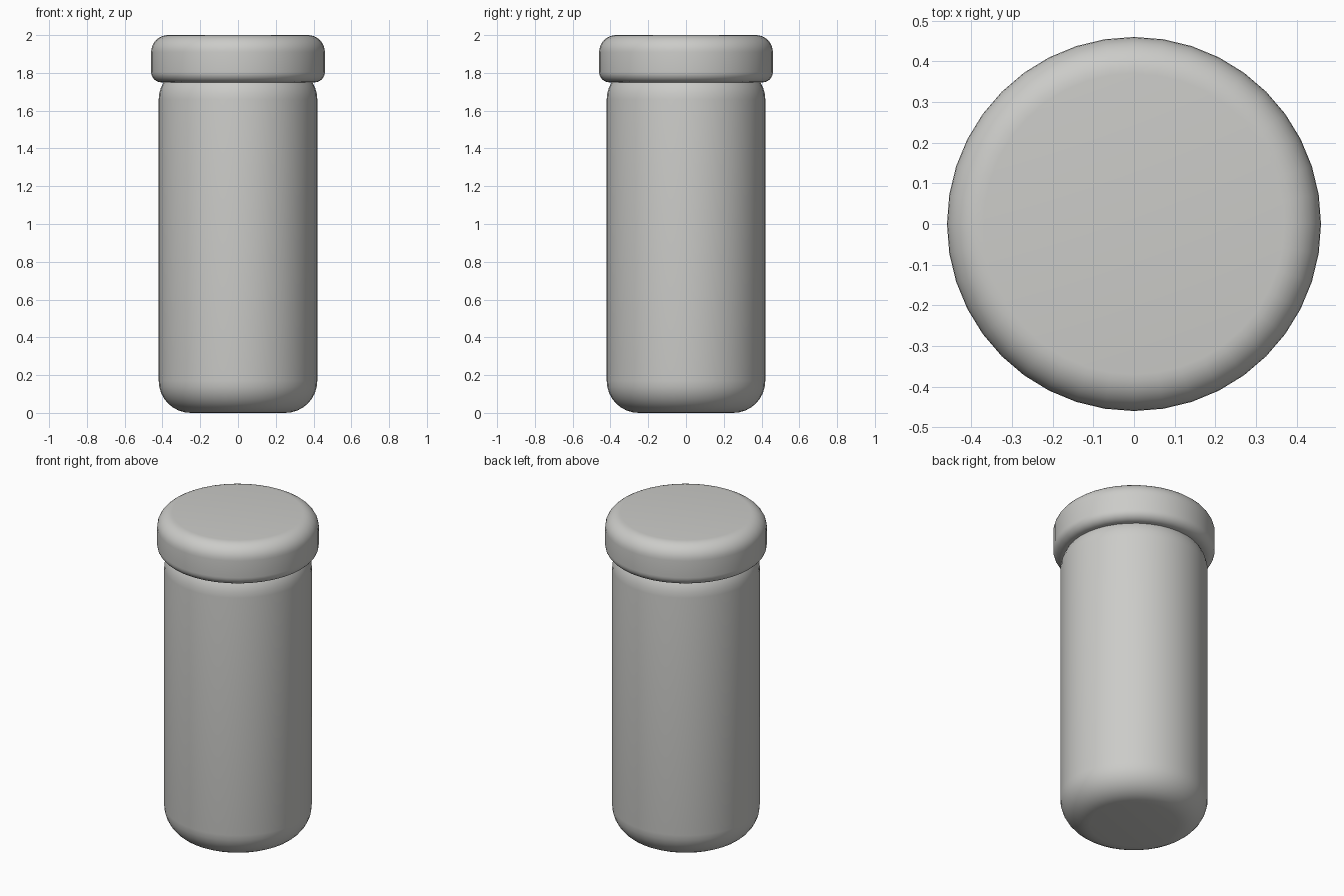
import bpy
import bmesh
from math import sin, cos, pi

SIDES = 40

# Remove the default object
cube = bpy.data.objects.get("Cube")
if cube:
    bpy.data.objects.remove(cube)


def make_material(name, colour):
    mat = bpy.data.materials.new(name)
    mat.use_nodes = True
    mat.diffuse_color = colour
    mat.node_tree.nodes["Principled BSDF"].inputs["Base Color"].default_value = colour
    return mat


def rounded_profile(radius, bottom, top, low_round, high_round, steps=8):
    """Outline of a solid cylinder with rounded rims, from low to high."""
    points = []
    for i in range(steps + 1):
        a = pi / 2 * i / steps
        points.append((radius - low_round + low_round * sin(a),
                       bottom + low_round - low_round * cos(a)))
    for i in range(steps + 1):
        a = pi / 2 * i / steps
        points.append((radius - high_round + high_round * cos(a),
                       top - high_round + high_round * sin(a)))
    return points


def lathe(name, profile, mat):
    """Turn an outline about the z axis and close both ends."""
    bm = bmesh.new()
    rings = []
    for r, z in profile:
        rings.append([bm.verts.new((r * cos(2 * pi * i / SIDES),
                                    r * sin(2 * pi * i / SIDES), z))
                      for i in range(SIDES)])
    for low, high in zip(rings, rings[1:]):
        for i in range(SIDES):
            j = (i + 1) % SIDES
            bm.faces.new((low[i], low[j], high[j], high[i]))
    bm.faces.new(rings[0][::-1])
    bm.faces.new(rings[-1])
    mesh = bpy.data.meshes.new(name)
    bm.to_mesh(mesh)
    bm.free()
    mesh.materials.append(mat)
    mesh.shade_smooth()
    obj = bpy.data.objects.new(name, mesh)
    bpy.context.collection.objects.link(obj)
    return obj


grey = make_material("light_grey", (0.6, 0.6, 0.58, 1))

# Jar body: wide round base, shoulder tucked up into the lid
lathe("jar_body", rounded_profile(0.42, 0, 1.83, 0.17, 0.17), grey)

# Lid: overhanging cap with a softer top rim
lathe("jar_lid", rounded_profile(0.46, 1.75, 2, 0.055, 0.09), grey)
